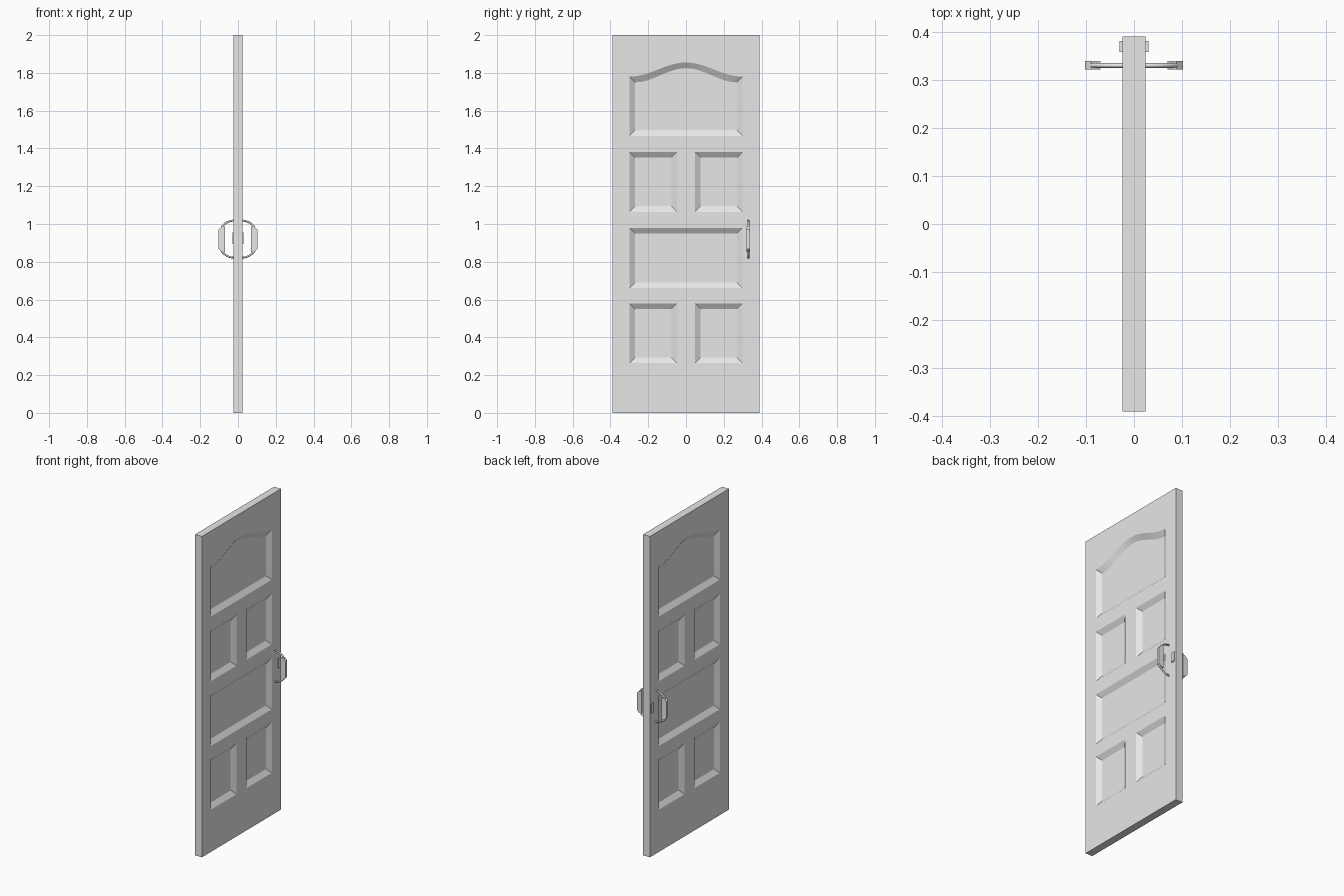
import bpy, bmesh, math
from mathutils import Vector

if "Cube" in bpy.data.objects:
    bpy.data.objects.remove(bpy.data.objects["Cube"], do_unlink=True)

HALF_T, HALF_W, HEIGHT = 0.024, 0.39, 2.0
BEVEL, DEPTH = 0.03, 0.02

grey = bpy.data.materials.new("light grey")
grey.use_nodes = True
GREY = (0.8, 0.8, 0.8, 1)
grey.diffuse_color = GREY
grey.node_tree.nodes["Principled BSDF"].inputs["Base Color"].default_value = GREY


def add_object(name, data):
    data.materials.append(grey)
    ob = bpy.data.objects.new(name, data)
    bpy.context.collection.objects.link(ob)
    return ob


def finish(name, bm):
    bmesh.ops.recalc_face_normals(bm, faces=bm.faces[:])
    me = bpy.data.meshes.new(name)
    bm.to_mesh(me)
    bm.free()
    return add_object(name, me)


def rectangle(y0, y1, z0, z1, inset=0):
    i = inset
    return [(y0 + i, z0 + i), (y1 - i, z0 + i), (y1 - i, z1 - i), (y0 + i, z1 - i)]


def arched(half, z0, z1, rise, inset=0, steps=24):
    # flat base with a bell-shaped top edge
    w = half - inset
    pts = [(-w, z0 + inset), (w, z0 + inset)]
    for k in range(steps + 1):
        t = 1 - 2 * k / steps
        bump = (1 + math.cos(math.pi * t)) / 2
        pts.append((w * t, z1 + rise * bump - inset))
    return pts


def loop(bm, pts, x):
    return [bm.verts.new((x, y, z)) for y, z in pts]


def loop_edges(bm, vs):
    return [bm.edges.new((a, b)) for a, b in zip(vs, vs[1:] + vs[:1])]


def bridge(bm, a, b):
    n = len(a)
    for i in range(n):
        j = (i + 1) % n
        bm.faces.new((a[i], a[j], b[j], b[i]))


# Door leaf: one half with sunken panels, mirrored across its thickness
bm = bmesh.new()
outline = rectangle(-HALF_W, HALF_W, 0, HEIGHT)
outer = loop(bm, outline, HALF_T)
edges = loop_edges(bm, outer)

panels = [(arched(0.3, 1.467, 1.78, 0.075), arched(0.3, 1.467, 1.78, 0.075, BEVEL))]
for y0, y1, z0, z1 in [(-0.3, -0.048, 1.064, 1.382), (0.048, 0.3, 1.064, 1.382),
                       (-0.3, 0.3, 0.66, 0.98),
                       (-0.3, -0.048, 0.263, 0.58), (0.048, 0.3, 0.263, 0.58)]:
    panels.append((rectangle(y0, y1, z0, z1), rectangle(y0, y1, z0, z1, BEVEL)))

rims = []
for rim_pts, floor_pts in panels:
    rim = loop(bm, rim_pts, HALF_T)
    edges += loop_edges(bm, rim)
    rims.append((rim, floor_pts))
bmesh.ops.triangle_fill(bm, use_beauty=True, edges=edges, normal=Vector((1, 0, 0)))
for rim, floor_pts in rims:
    floor = loop(bm, floor_pts, HALF_T - DEPTH)
    bridge(bm, rim, floor)
    bm.faces.new(floor)
bridge(bm, outer, loop(bm, outline, 0))
bmesh.ops.mirror(bm, geom=bm.verts[:] + bm.edges[:] + bm.faces[:], axis='X', merge_dist=0.0001)
bmesh.ops.remove_doubles(bm, verts=bm.verts[:], dist=0.0001)
finish("door_leaf", bm)

# Pull handles: chamfered grip and two curved arms on each side
HANDLE_Y, HANDLE_Z = 0.33, 0.92
for side, sx in (("left", 1), ("right", -1)):
    bm = bmesh.new()
    profile = [(0.07, -0.068), (0.088, -0.066), (0.102, -0.052),
               (0.102, 0.052), (0.088, 0.066), (0.07, 0.068)]
    rings = []
    for y in (-0.009, 0.009):
        rings.append([bm.verts.new((sx * x, HANDLE_Y + y, HANDLE_Z + z)) for x, z in profile])
        bm.faces.new(rings[-1])
    bridge(bm, *rings)
    finish(side + "_handle_grip", bm)

    cu = bpy.data.curves.new(side + "_handle_arms", 'CURVE')
    cu.dimensions = '3D'
    cu.bevel_depth = 0.005
    cu.bevel_resolution = 2
    cu.use_fill_caps = True
    for sz in (1, -1):
        sp = cu.splines.new('POLY')
        sp.points.add(8)
        for k, p in enumerate(sp.points):
            a = math.radians(60) * k / 8
            p.co = (sx * (0.02 + 0.078 * math.sin(a)), HANDLE_Y,
                    HANDLE_Z + sz * (0.025 + 0.073 * math.cos(a)), 1)
    add_object(side + "_handle_arms", cu)

# Latch block showing on both faces
bm = bmesh.new()
bmesh.ops.create_cube(bm, size=1)
bmesh.ops.scale(bm, vec=(0.06, 0.023, 0.06), verts=bm.verts[:])
bmesh.ops.translate(bm, vec=(0, 0.369, 0.924), verts=bm.verts[:])
finish("latch_block", bm)
